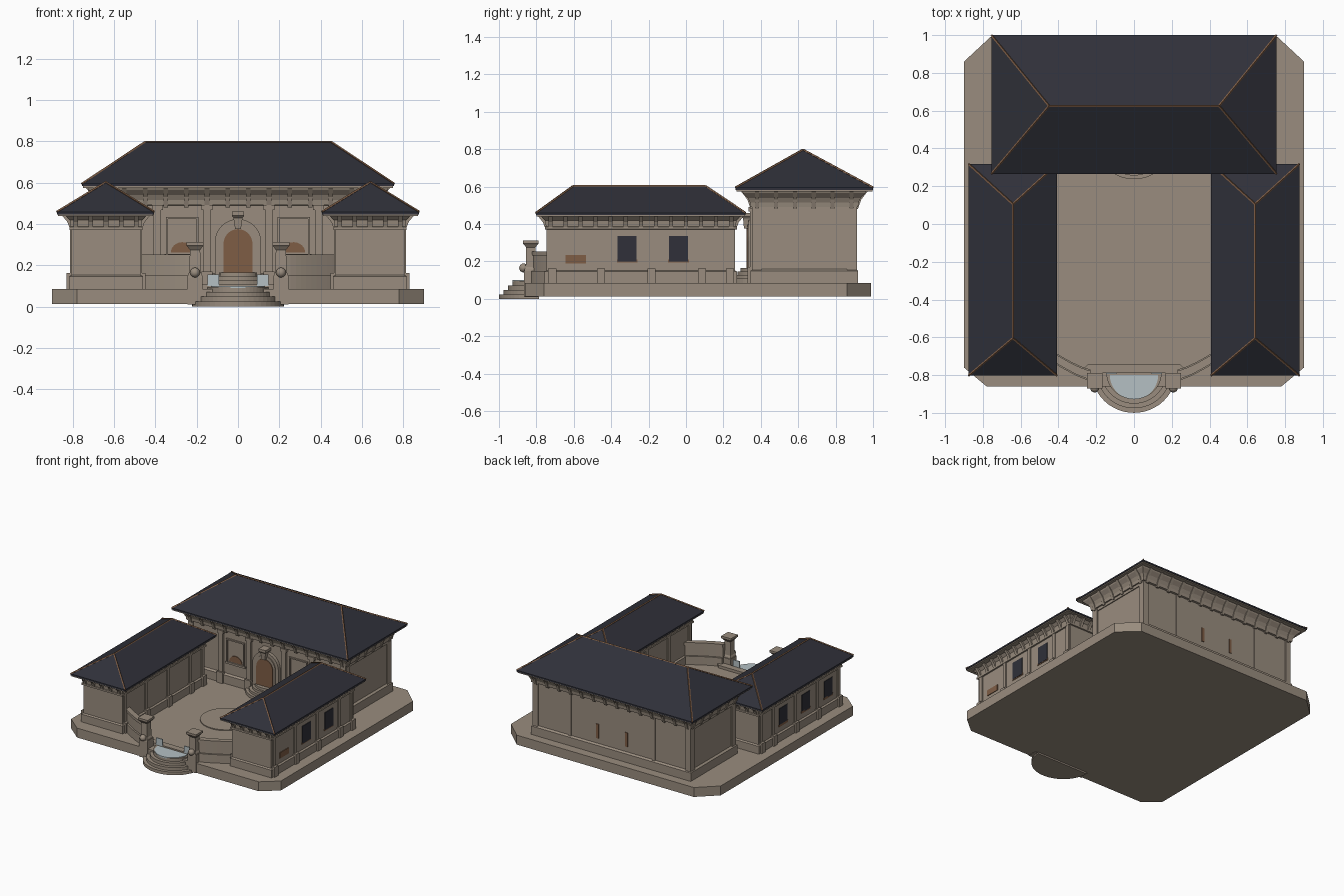
import bpy, bmesh, math
from mathutils import Vector

if "Cube" in bpy.data.objects:
    bpy.data.objects.remove(bpy.data.objects["Cube"])


def mat(name, c):
    m = bpy.data.materials.new(name)
    m.diffuse_color = (*c, 1)
    m.use_nodes = True
    m.node_tree.nodes["Principled BSDF"].inputs["Base Color"].default_value = m.diffuse_color
    return m


STONE = mat("warm stone", (0.32, 0.265, 0.21))
ROOF = mat("dark slate", (0.029, 0.03, 0.041))
WOOD = mat("brown wood", (0.21, 0.11, 0.06))
WATER = mat("pale blue", (0.46, 0.53, 0.55))


def mesh(name, verts, faces, m):
    bm = bmesh.new()
    vs = [bm.verts.new(v) for v in verts]
    for f in faces:
        bm.faces.new([vs[i] for i in f])
    bmesh.ops.recalc_face_normals(bm, faces=bm.faces)
    me = bpy.data.meshes.new(name)
    bm.to_mesh(me)
    bm.free()
    me.materials.append(m)
    o = bpy.data.objects.new(name, me)
    bpy.context.collection.objects.link(o)
    return o


def loft(name, rings, m=STONE):
    """Skin a stack of equal-length point rings and cap both ends."""
    n, k = len(rings[0]), len(rings)
    faces = [(j * n + i, j * n + (i + 1) % n, (j + 1) * n + (i + 1) % n, (j + 1) * n + i)
             for j in range(k - 1) for i in range(n)]
    faces += [tuple(range(n)), tuple(range((k - 1) * n, k * n))]
    return mesh(name, [p for r in rings for p in r], faces, m)


def rect(x0, x1, y0, y1, z, g=0):
    return [(x0 - g, y0 - g, z), (x1 + g, y0 - g, z), (x1 + g, y1 + g, z), (x0 - g, y1 + g, z)]


def box(name, x0, x1, y0, y1, z0, z1, m=STONE):
    return loft(name, [rect(x0, x1, y0, y1, z0), rect(x0, x1, y0, y1, z1)], m)


def prism(name, pts, z0, z1, m=STONE):
    return loft(name, [[(x, y, z0) for x, y in pts], [(x, y, z1) for x, y in pts]], m)


def fan(cx, cy, rx, ry, a0, a1, n=24):
    return [(cx + rx * math.cos(math.radians(a0 + (a1 - a0) * i / n)),
             cy + ry * math.sin(math.radians(a0 + (a1 - a0) * i / n))) for i in range(n + 1)]


def ridge(a, b, r=0.006):
    a, b = Vector(a), Vector(b)
    d = (b - a).normalized()
    u = d.cross(Vector((0.3, 0.2, 1))).normalized() * r
    v = d.cross(u)
    loft("roof_ridge", [[p + u, p + v, p - u, p - v] for p in (a, b)], WOOD)


def hip_roof(x0, x1, y0, y1, ze, a, b):
    """Hipped roof with thin eave edge, stone soffit and wooden ridges; a-b is the ridge line."""
    e = rect(x0, x1, y0, y1, ze)
    t = [(x, y, z + 0.012) for x, y, z in e]
    along_x = a[1] == b[1]
    ends = [8, 9, 9, 8] if along_x else [8, 8, 9, 9]
    faces = [(i, (i + 1) % 4, (i + 1) % 4 + 4, i + 4) for i in range(4)] + [(0, 1, 2, 3)]
    for i in range(4):
        j = (i + 1) % 4
        p, q = ends[i], ends[j]
        faces.append((i + 4, j + 4, q) if p == q else (i + 4, j + 4, q, p))
    mesh("hip_roof", e + t + [a, b], faces, ROOF)
    g = -0.004
    box("soffit", x0 - g, x1 + g, y0 - g, y1 + g, ze - 0.008, ze)
    for i in range(4):
        ridge(t[i], (a, b)[ends[i] - 8])
    ridge(a, b)


def bracket(x, y, dx, dy, z0, z1, d, w=0.011):
    """Tapered bracket growing outward along (dx, dy)."""
    rings = []
    for z, k in ((z0, 0.2), (z0 + (z1 - z0) * 0.5, 0.45), (z1, 1)):
        rings.append([(x + s * w * dy + q * dx, y + s * w * dx + q * dy, z)
                      for s, q in ((-1, -0.01), (1, -0.01), (1, d * k), (-1, d * k))])
    loft("eave_bracket", rings)


def bracket_rows(x0, x1, y0, y1, z0, z1, d, step):
    nx, ny = round((x1 - x0) / step), round((y1 - y0) / step)
    for i in range(nx + 1):
        x = x0 + 0.02 + (x1 - x0 - 0.04) * i / nx
        bracket(x, y0, 0, -1, z0, z1, d)
        bracket(x, y1, 0, 1, z0, z1, d)
    for i in range(ny + 1):
        y = y0 + 0.02 + (y1 - y0 - 0.04) * i / ny
        bracket(x0, y, -1, 0, z0, z1, d)
        bracket(x1, y, 1, 0, z0, z1, d)


# chamfered platform and round paving disc
prism("platform", [(-0.78, -0.86), (0.78, -0.86), (0.9, -0.76), (0.9, 0.86),
                   (0.76, 0.99), (-0.76, 0.99), (-0.9, 0.86), (-0.9, -0.76)], 0.012, 0.085)
prism("paving_disc", fan(0, -0.145, 0.183, 0.183, 0, 352.5, 47), 0.08, 0.092)

# main hall: walls, plinth, flared cornice, roof
H = (-0.67, 0.67, 0.36, 0.905)
loft("hall_walls", [rect(*H, z, g) for z, g in
                    ((0.08, 0.015), (0.15, 0.015), (0.16, 0), (0.49, 0), (0.492, 0.015),
                     (0.515, 0.018), (0.54, 0.03), (0.565, 0.055), (0.582, 0.062))])
hip_roof(-0.755, 0.755, 0.265, 1.0, 0.583, (-0.45, 0.625, 0.797), (0.45, 0.625, 0.797))
bracket_rows(*H, 0.48, 0.58, 0.07, 0.1)

# hall corner pilasters and raised panel frames
for s in (-1, 1):
    for y in (0.36, 0.905):
        box("hall_corner", s * 0.655 - 0.022, s * 0.655 + 0.022, y - 0.008, y + 0.008, 0.1, 0.49)
    for y in (0.382, 0.883):
        box("hall_side_corner", s * 0.67 - 0.008, s * 0.67 + 0.008, y - 0.022, y + 0.022, 0.1, 0.49)
    box("hall_side_top_band", s * 0.67 - 0.007, s * 0.67 + 0.007, 0.36, 0.905, 0.468, 0.49)
    # front pilasters, panels and lunette windows
    for x in (0.15, 0.39):
        box("hall_pilaster", s * x - 0.018, s * x + 0.018, 0.342, 0.365, 0.085, 0.47)
        box("pilaster_cap", s * x - 0.026, s * x + 0.026, 0.335, 0.365, 0.468, 0.492)
        box("pilaster_base", s * x - 0.026, s * x + 0.026, 0.33, 0.365, 0.085, 0.17)
    cx = s * 0.27
    for a, b, c, d in ((-0.078, -0.068, 0.25, 0.435), (0.068, 0.078, 0.25, 0.435),
                       (-0.078, 0.078, 0.425, 0.435), (-0.085, 0.085, 0.24, 0.255)):
        box("panel_frame", cx + a, cx + b, 0.35, 0.365, c, d)
    arc = fan(cx, 0.262, 0.055, 0.05, 0, 180, 12)
    loft("lunette_window", [[(x, y, z) for x, z in arc] for y in (0.355, 0.364)], WOOD)
    # rear wall slits and pilasters
    box("rear_slit", s * 0.125 - 0.011, s * 0.125 + 0.011, 0.9, 0.91, 0.2, 0.31, WOOD)
    box("rear_pilaster", s * 0.36 - 0.012, s * 0.36 + 0.012, 0.9, 0.911, 0.1, 0.49)

# arched door with stone surround, keystone and steps
def arch(w, z0, zs):
    return [(w, z0)] + fan(0, zs, w, w, 0, 180, 16) + [(-w, z0)]


for nm, w, zs, y, m in (("door_surround", 0.112, 0.312, 0.335, STONE),
                        ("door_moulding", 0.088, 0.31, 0.328, STONE),
                        ("door", 0.07, 0.305, 0.323, WOOD)):
    loft(nm, [[(x, q, z) for x, z in arch(w, 0.15, zs)] for q in (y, 0.365)], m)
loft("keystone", [rect(-0.014, 0.014, 0.31, 0.36, 0.375), rect(-0.022, 0.022, 0.305, 0.36, 0.43),
                  rect(-0.03, 0.03, 0.295, 0.36, 0.44), rect(-0.03, 0.03, 0.295, 0.36, 0.46)])
for i, r in enumerate((0.17, 0.145, 0.12, 0.1)):
    prism("door_step", fan(0, 0.37, r, r * 0.78, 180, 360), 0.08, 0.108 + i * 0.019)

# side wings
for s in (-1, 1):
    x0, x1 = sorted((s * 0.472, s * 0.806))
    W = (x0, x1, -0.745, 0.262)
    loft("wing_walls", [rect(*W, z, g) for z, g in
                        ((0.08, 0.012), (0.145, 0.012), (0.152, 0), (0.37, 0), (0.372, 0.01),
                         (0.385, 0.01), (0.387, 0.004), (0.42, 0.008), (0.445, 0.035))])
    xa, xb = sorted((s * 0.407, s * 0.876))
    hip_roof(xa, xb, -0.803, 0.318, 0.447, (s * 0.641, -0.605, 0.602), (s * 0.641, 0.105, 0.602))
    bracket_rows(*W, 0.38, 0.44, 0.045, 0.085)
    for x in (x0, x1):
        for y in (-0.715, -0.455, -0.185, 0.085, 0.235):
            box("wing_pier_base", x - 0.025, x + 0.025, y - 0.022, y + 0.022, 0.085, 0.162)
            box("wing_pier", x - 0.008, x + 0.008, y - 0.015, y + 0.015, 0.16, 0.38)
    # outer windows
    xo = s * 0.806
    for y in (-0.59, -0.315, -0.04):
        if s > 0 and y < -0.5:
            box("low_shutter", xo - 0.004, xo + 0.005, y - 0.055, y + 0.055, 0.19, 0.235, WOOD)
            continue
        box("window_trim", xo - 0.004, xo + 0.003, y - 0.055, y + 0.055, 0.193, 0.21, WOOD)
        box("window", xo - 0.004, xo + 0.005, y - 0.05, y + 0.05, 0.2, 0.335, ROOF)

    # gate post with flared cap and scroll ball
    gx = s * 0.208
    box("gate_post_base", gx - 0.037, gx + 0.037, -0.865, -0.79, 0.01, 0.15)
    P = (gx, gx, -0.83, -0.83)
    loft("gate_post", [rect(*P, z, g) for z, g in
                       ((0.14, 0.036), (0.16, 0.032), (0.17, 0.027), (0.275, 0.025), (0.29, 0.036),
                        (0.296, 0.042), (0.312, 0.042))])
    bpy.ops.mesh.primitive_uv_sphere_add(segments=16, ring_count=8, radius=0.024,
                                         location=(gx, -0.868, 0.165))
    ball = bpy.context.object
    ball.name = "post_scroll"
    ball.data.materials.append(STONE)
    bpy.ops.object.shade_smooth_by_angle()

    # curved screen wall from gate post to wing, with plinth and coping
    path = [(s * (0.23 + 0.25 * t), -0.80 + 0.13 * t ** 1.3) for t in [i / 10 for i in range(11)]]
    for nm, h, za, zb in (("screen_plinth", 0.03, 0.08, 0.15), ("screen_wall", 0.016, 0.15, 0.235),
                          ("screen_coping", 0.023, 0.232, 0.253)):
        prism(nm, [(x, y - h) for x, y in path] + [(x, y + h) for x, y in path[::-1]], za, zb)
    box("blue_riser", s * 0.12 - 0.027, s * 0.12 + 0.027, -0.795, -0.787, 0.1, 0.155, WATER)

# rounded entrance steps, pale landing and threshold
for i, r in enumerate((0.222, 0.197, 0.172, 0.147)):
    prism("entrance_step", fan(0, -0.785, r, r * 0.967, 180, 360), 0, 0.024 * (i + 1))
prism("blue_landing", fan(0, -0.8, 0.128, 0.128, 180, 360), 0.09, 0.1, WATER)
prism("threshold", [(-0.25, -0.79), (0.25, -0.79), (0.265, -0.765), (0.24, -0.74),
                    (-0.24, -0.74), (-0.265, -0.765)], 0.08, 0.106)
